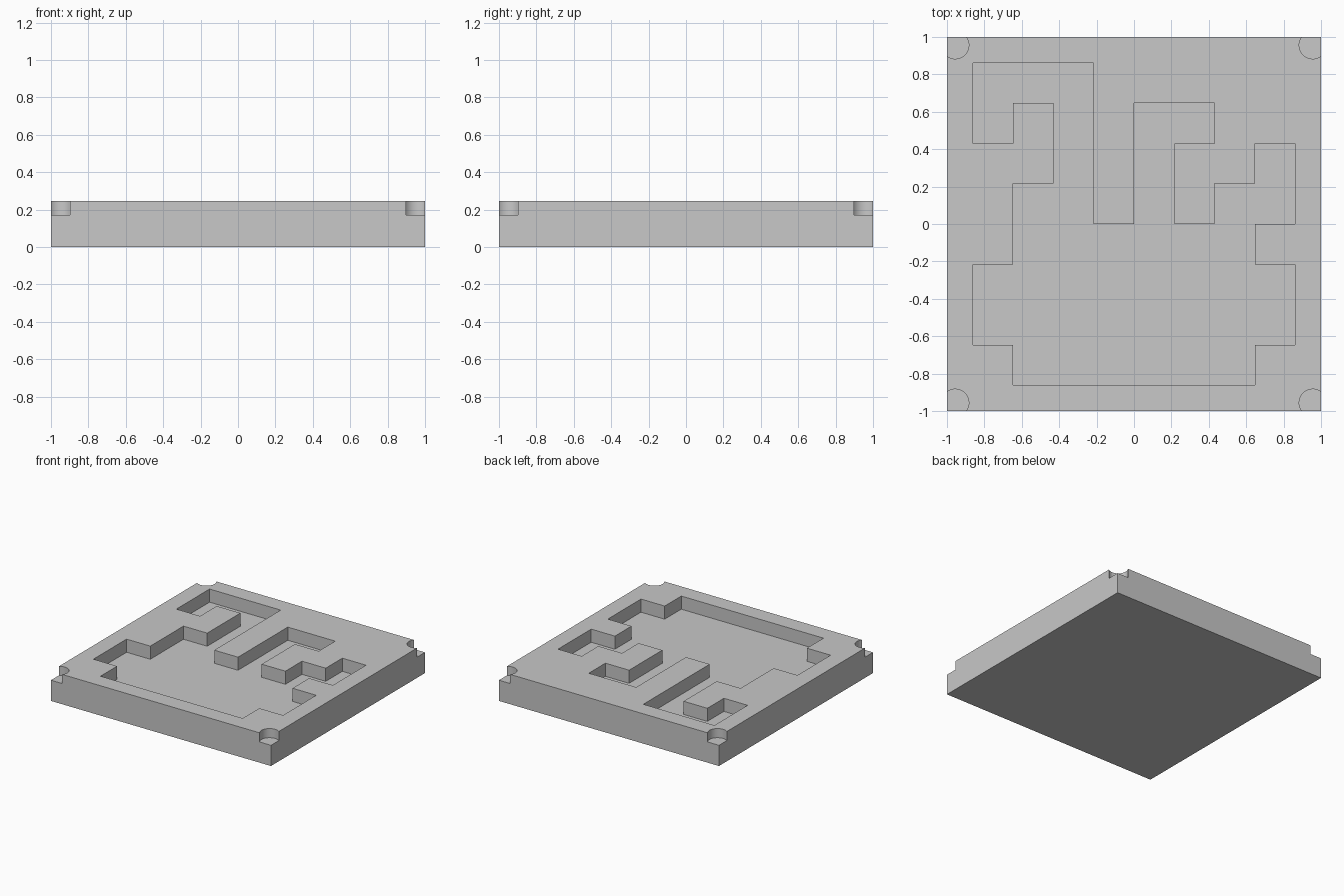
import bpy
import bmesh
from mathutils import Matrix

HEIGHT = 0.245
CELL = 0.2155
POCKET_DEPTH = 0.108
NOTCH_DEPTH = 0.075
NOTCH_RADIUS = 0.073
NOTCH_CENTRE = 0.956

default_cube = bpy.data.objects.get("Cube")
if default_cube:
    bpy.data.objects.remove(default_cube, do_unlink=True)

grey = bpy.data.materials.new("light grey")
grey.use_nodes = True
colour = (0.58, 0.58, 0.58, 1)
grey.diffuse_color = colour
grey.node_tree.nodes["Principled BSDF"].inputs["Base Color"].default_value = colour


def make_object(name, bm):
    bmesh.ops.recalc_face_normals(bm, faces=bm.faces)
    mesh = bpy.data.meshes.new(name)
    bm.to_mesh(mesh)
    bm.free()
    mesh.materials.append(grey)
    obj = bpy.data.objects.new(name, mesh)
    bpy.context.collection.objects.link(obj)
    return obj


def prism(name, outline, bottom, top):
    bm = bmesh.new()
    face = bm.faces.new([bm.verts.new((x, y, bottom)) for x, y in outline])
    raised = bmesh.ops.extrude_face_region(bm, geom=[face])["geom"]
    verts = [v for v in raised if isinstance(v, bmesh.types.BMVert)]
    bmesh.ops.translate(bm, verts=verts, vec=(0, 0, top - bottom))
    return make_object(name, bm)


# Square slab
slab = prism("slab", [(-1, -1), (1, -1), (1, 1), (-1, 1)], 0, HEIGHT)

# Stepped pocket: alternating x and y steps in whole cells from its back right corner
steps = [3, -4, 1, 3, 2, -1, -1, -2, 1, 1, 1, 1, 1, -2, -1, -1,
         1, -2, -1, -1, -6, 1, -1, 2, 1, 2, 1, 2, -1, -1, -1, 2]
x, y = -4, 4
outline = []
for i, step in enumerate(steps):
    outline.append((x * CELL, y * CELL))
    if i % 2 == 0:
        x += step
    else:
        y += step
cutters = [prism("pocket_cutter", outline, HEIGHT - POCKET_DEPTH, HEIGHT + 0.1)]

# Round notches at the four corners
for sx in (-1, 1):
    for sy in (-1, 1):
        bm = bmesh.new()
        centre = (sx * NOTCH_CENTRE, sy * NOTCH_CENTRE, HEIGHT)
        bmesh.ops.create_cone(bm, cap_ends=True, segments=64,
                              radius1=NOTCH_RADIUS, radius2=NOTCH_RADIUS,
                              depth=2 * NOTCH_DEPTH,
                              matrix=Matrix.Translation(centre))
        cutters.append(make_object("notch_cutter", bm))

# Cut the slab and drop the cutters
bpy.ops.object.select_all(action="DESELECT")
slab.select_set(True)
bpy.context.view_layer.objects.active = slab
for cutter in cutters:
    cutter.hide_render = True
    cut = slab.modifiers.new("cut", "BOOLEAN")
    cut.operation = "DIFFERENCE"
    cut.solver = "EXACT"
    cut.object = cutter
    bpy.ops.object.modifier_apply(modifier=cut.name)
    bpy.data.objects.remove(cutter, do_unlink=True)

bpy.ops.object.shade_smooth_by_angle()
